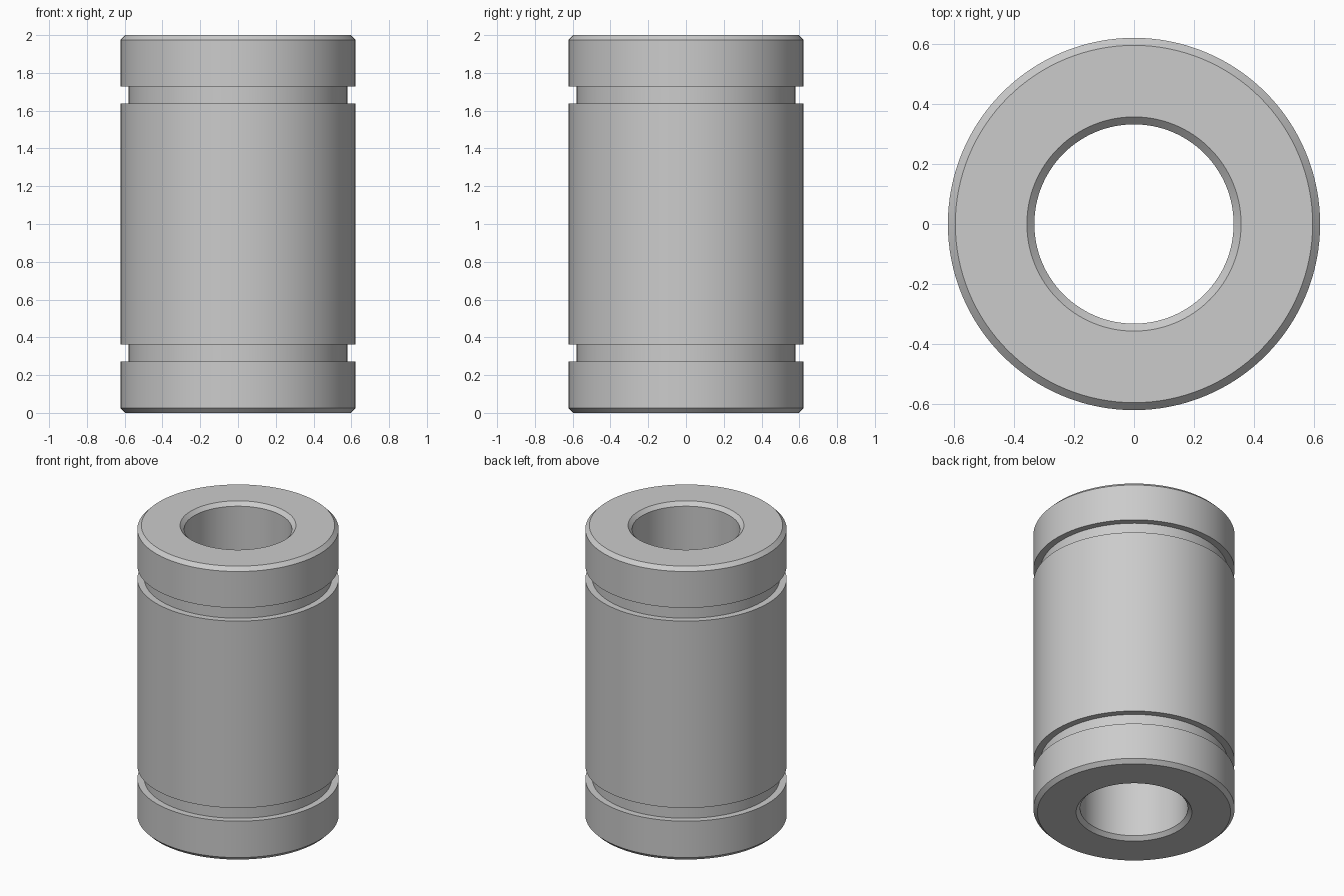
import bpy, bmesh, math

if "Cube" in bpy.data.objects:
    bpy.data.objects.remove(bpy.data.objects["Cube"])

SEGMENTS = 128
R_OUT, R_GROOVE, R_BORE = 0.622, 0.579, 0.333
CHAMFER = 0.025
GROOVE_LOW, GROOVE_HIGH = 0.273, 0.363
HEIGHT = 2.0

# Lower half of the wall section, from bore to outer middle (radius, z)
lower = [
    (R_BORE, CHAMFER),
    (R_BORE + CHAMFER, 0),
    (R_OUT - CHAMFER, 0),
    (R_OUT, CHAMFER),
    (R_OUT, GROOVE_LOW),
    (R_GROOVE, GROOVE_LOW),
    (R_GROOVE, GROOVE_HIGH),
    (R_OUT, GROOVE_HIGH),
]
# The upper half mirrors the lower one
section = lower + [(r, HEIGHT - z) for r, z in reversed(lower)]


def lathe(name, profile):
    """Revolve a closed (radius, z) section around the z axis."""
    bm = bmesh.new()
    rings = []
    for i in range(SEGMENTS):
        a = 2 * math.pi * i / SEGMENTS
        rings.append([bm.verts.new((r * math.cos(a), r * math.sin(a), z)) for r, z in profile])
    n = len(profile)
    for i in range(SEGMENTS):
        here, there = rings[i], rings[(i + 1) % SEGMENTS]
        for j in range(n):
            k = (j + 1) % n
            bm.faces.new((here[j], there[j], there[k], here[k]))
    bmesh.ops.recalc_face_normals(bm, faces=bm.faces)
    mesh = bpy.data.meshes.new(name)
    bm.to_mesh(mesh)
    bm.free()
    obj = bpy.data.objects.new(name, mesh)
    bpy.context.collection.objects.link(obj)
    return obj


# Bearing sleeve with two retaining-ring grooves
sleeve = lathe("bearing_sleeve", section)
bpy.context.view_layer.objects.active = sleeve
sleeve.select_set(True)
bpy.ops.object.shade_smooth_by_angle(angle=math.radians(30))
